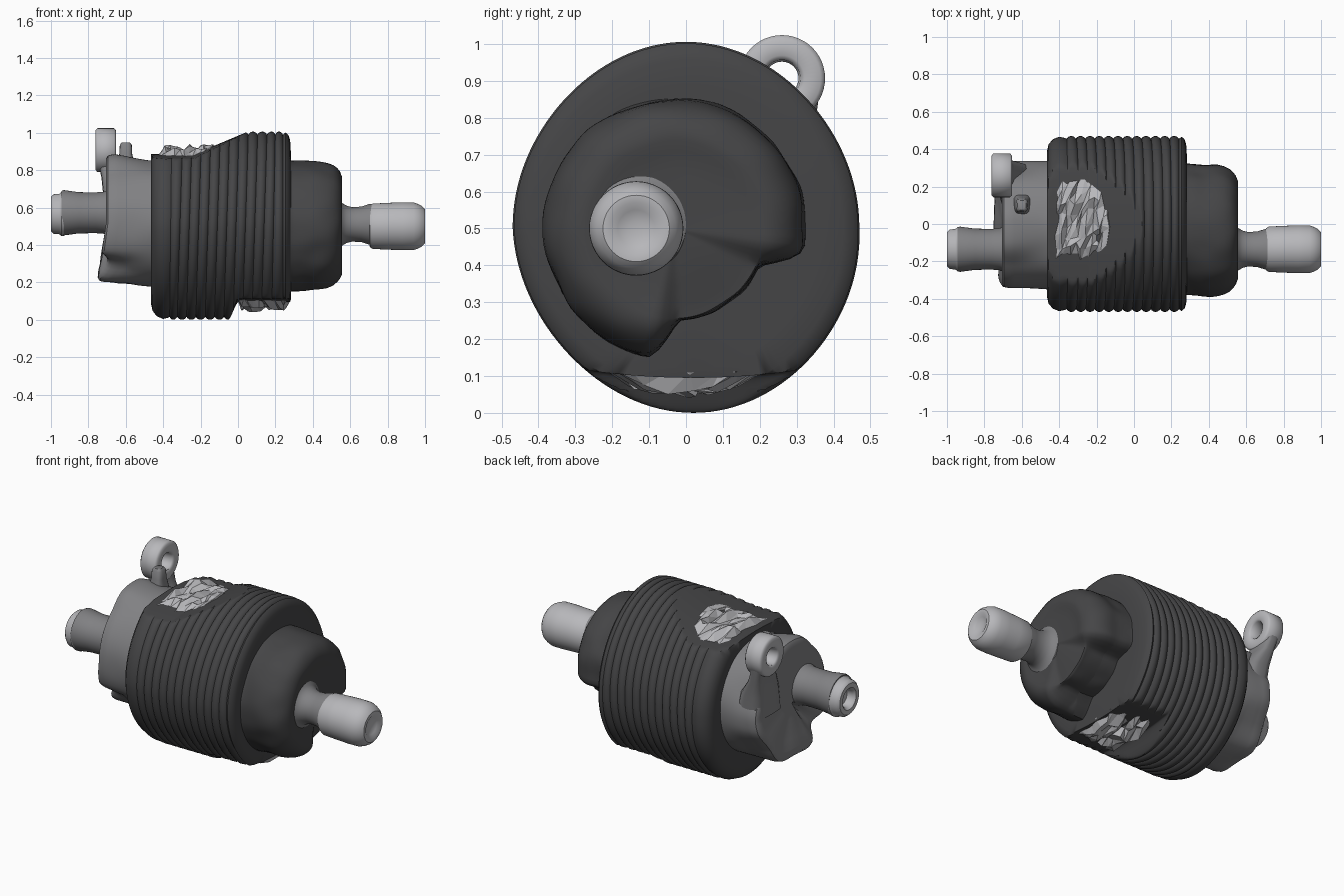
import bpy, bmesh, random
from math import sin, cos, pi, radians, degrees
from mathutils import Vector, noise

if "Cube" in bpy.data.objects:
    bpy.data.objects.remove(bpy.data.objects["Cube"])

random.seed(4)


def material(name, v):
    m = bpy.data.materials.new(name)
    m.diffuse_color = (v, v, v * 1.04, 1)
    m.use_nodes = True
    m.node_tree.nodes["Principled BSDF"].inputs["Base Color"].default_value = m.diffuse_color
    return m


DARK = material("dark_casing", 0.06)
MID = material("worn_metal", 0.22)
LIGHT = material("bare_metal", 0.48)


def finish(name, bm, mat, angle=40, smooth=True):
    bmesh.ops.recalc_face_normals(bm, faces=bm.faces)
    me = bpy.data.meshes.new(name)
    bm.to_mesh(me)
    bm.free()
    ob = bpy.data.objects.new(name, me)
    bpy.context.collection.objects.link(ob)
    me.materials.append(mat)
    if smooth:
        bpy.ops.object.select_all(action='DESELECT')
        ob.select_set(True)
        bpy.context.view_layer.objects.active = ob
        bpy.ops.object.shade_smooth_by_angle(angle=radians(angle))
    return ob


def turned(name, profile, cy, cz, mat, shape=None, n=96, angle=40):
    """Surface turned about x from (x, r) points; shape() may deform each point."""
    bm = bmesh.new()
    rings = []
    for x, r in profile:
        ring = []
        for i in range(n):
            a = 2 * pi * i / n
            p = Vector((x, cy + r * cos(a), cz + r * sin(a)))
            ring.append(bm.verts.new(shape(p, r, a) if shape else p))
        rings.append(ring)
    for A, B in zip(rings, rings[1:]):
        for i in range(n):
            j = (i + 1) % n
            bm.faces.new((A[i], A[j], B[j], B[i]))
    if profile[0] != profile[-1]:
        bm.faces.new(rings[0])
        bm.faces.new(rings[-1])
    else:
        bmesh.ops.remove_doubles(bm, verts=bm.verts, dist=1e-5)
    return finish(name, bm, mat, angle)


def bump(v, lo, hi, w):
    """1 between lo and hi, easing to 0 over width w."""
    s = min(1, max(0, (v - lo) / w)) * min(1, max(0, (hi - v) / w))
    return s * s * (3 - 2 * s)


# Ribbed drum: collar, then a run of rounded ribs
prof = [(-0.46, 0.2), (-0.465, 0.34), (-0.465, 0.39), (-0.457, 0.425), (-0.435, 0.452),
        (-0.40, 0.466), (-0.37, 0.46)]
N = 156
for k in range(N + 1):
    x = -0.36 + 0.60 * k / N
    prof.append((x, 0.455 + 0.015 * abs(sin(pi * (x + 0.36) / 0.05)) ** 0.7))
prof += [(0.255, 0.466), (0.27, 0.452), (0.279, 0.425), (0.283, 0.36), (0.283, 0.2)]


def drum_shape(p, r, a):
    f = 1 + 0.07 * sin(a) ** 2 * (r > 0.3)
    z = 0.503 + (p.z - 0.503) * f
    # worn areas follow shallow arcs rather than flat cuts
    arc = 0.25 * p.y ** 2
    top = 0.885 - arc + max(0, min(0.18, (p.x + 0.25) * 0.42))
    low = (0.095 + arc) * bump(p.x, -0.04, 1, 0.06)
    y = p.y - 0.02 * sin(a) * (r > 0.3) * (sin(a) < 0)
    x = p.x + 0.015 * sin(a) * bump(p.x, -0.4, 0.25, 0.1)
    return Vector((x, y, max(low, min(top, z))))


turned("ribbed_drum", prof, 0.0, 0.503, DARK, drum_shape, 128)


# Right end housing with a hollow cut in its lower back quarter
def right_shape(p, r, a):
    d = degrees(a) - 360 if a > pi else degrees(a)
    c = bump(d, -103, -8, 18)
    deep = min(1, max(0, (r - 0.1) / 0.15))
    if r > 0.24:
        r = r * (1 - c) + (0.245 + 0.02 * (0.5 - p.x)) * c
    x = p.x - 0.05 * c * deep * (p.x > 0.4)
    k = 1 + 0.03 * noise.noise(p * 9) * (r > 0.2)
    return Vector((x, -0.03 + r * k * cos(a), 0.5 + r * k * sin(a)))


prof = [(0.26, 0.36)] + [(0.28 + 0.02 * i, 0.352) for i in range(8)]
prof += [(0.45, 0.349), (0.48, 0.342), (0.51, 0.328), (0.53, 0.31), (0.545, 0.29), (0.555, 0.265),
         (0.557, 0.24), (0.55, 0.21), (0.545, 0.15), (0.545, 0.02)]
turned("right_housing", prof, -0.03, 0.5, DARK, right_shape)


# Left end housing, slightly flared, with a lower lip and a front notch
def left_shape(p, r, a):
    d = degrees(a)
    k = 1 + 0.02 * noise.noise(p * 5)
    end = bump(p.x, -0.95, -0.45, 0.25)
    k += end * (0.08 * bump(d, 60, 130, 25) - 0.06 * bump(d, 0, 50, 25)
                - 0.10 * bump(d, 205, 245, 18) - 0.07 * bump(d, 300, 350, 22)
                - 0.08 * bump(d, 245, 300, 25))
    k -= 0.04 * (1 - end) * bump(d, 50, 140, 30)
    x = p.x
    if x < -0.6:
        x -= 0.045 * max(0, -sin(a)) * min(1, r / 0.3) - 0.04 * bump(d, 208, 245, 18)
    return Vector((x, -0.005 + r * k * cos(a), 0.52 + r * k * sin(a)))


prof = [(-0.44, 0.345)] + [(-0.46 - 0.02 * i, 0.342) for i in range(11)]
prof += [(-0.68, 0.338), (-0.695, 0.334), (-0.705, 0.318), (-0.705, 0.28), (-0.70, 0.22),
         (-0.70, 0.1), (-0.70, 0.02)]
turned("left_housing", prof, -0.005, 0.52, MID, left_shape)

# Output shafts with stepped necks; dished right end, hollow left end
turned("right_neck", [(0.5, 0.15), (0.545, 0.135), (0.555, 0.115), (0.58, 0.10), (0.61, 0.092),
                      (0.66, 0.095), (0.70, 0.108), (0.75, 0.108)], -0.135, 0.51, MID, None, 48)
turned("right_shaft", [(0.70, 0.08), (0.705, 0.112), (0.72, 0.121), (0.80, 0.125), (0.88, 0.128),
                       (0.94, 0.127), (0.965, 0.118), (0.985, 0.107), (1.0, 0.09), (1.0, 0.07),
                       (0.988, 0.05), (0.98, 0.02)], -0.135, 0.5, LIGHT, None, 48)
turned("left_shaft", [(-0.66, 0.13), (-0.70, 0.12), (-0.72, 0.112), (-0.76, 0.109), (-0.85, 0.11),
                      (-0.93, 0.121), (-0.945, 0.117)], -0.135, 0.572, MID, None, 48)
turned("left_shaft_tip", [(-0.93, 0.117), (-0.945, 0.117), (-0.955, 0.108), (-0.985, 0.106),
                          (-1.0, 0.092), (-1.0, 0.065), (-0.985, 0.052), (-0.95, 0.048),
                          (-0.945, 0.01)], -0.135, 0.565, LIGHT, None, 48)

# Lifting eye: flat-sided ring on a flared post
turned("lifting_eye", [(-0.755, 0.05), (-0.762, 0.062), (-0.762, 0.105), (-0.752, 0.117), (-0.662, 0.117),
                       (-0.652, 0.105), (-0.652, 0.062), (-0.66, 0.05), (-0.71, 0.045),
                       (-0.755, 0.05)], 0.26, 0.907, LIGHT, None, 48, 60)


def post(name, sections, mat):
    """Rounded-box loft from (centre, half x, half y) sections."""
    bm = bmesh.new()
    n, rings = 20, []
    for c, hx, hy in sections:
        ring = []
        for i in range(n):
            a = 2 * pi * i / n
            u, v = cos(a), sin(a)
            s = (u ** 4 + v ** 4) ** -0.25
            ring.append(bm.verts.new(Vector(c) + Vector((hx * u * s, hy * v * s, 0))))
        rings.append(ring)
    for A, B in zip(rings, rings[1:]):
        for i in range(n):
            bm.faces.new((A[i], A[(i + 1) % n], B[(i + 1) % n], B[i]))
    bm.faces.new(rings[0])
    bm.faces.new(rings[-1])
    finish(name, bm, mat, 50)


post("eye_post", [((-0.62, 0.19, 0.52), 0.09, 0.13), ((-0.645, 0.215, 0.66), 0.075, 0.115),
                  ((-0.685, 0.25, 0.76), 0.045, 0.095), ((-0.703, 0.27, 0.82), 0.04, 0.085),
                  ((-0.707, 0.275, 0.855), 0.05, 0.085)], MID)
post("top_lug", [((-0.60, 0.1, 0.80), 0.05, 0.06), ((-0.60, 0.1, 0.89), 0.034, 0.04),
                 ((-0.60, 0.1, 0.935), 0.032, 0.035), ((-0.60, 0.1, 0.948), 0.022, 0.025)], MID)


# Torn, flaking metal where the ribs are worn away
def flakes(name, x0, x1, y0, y1, base, rise, nx, ny):
    bm = bmesh.new()
    sign = 1 if rise > 0 else -1
    g = []
    for i in range(nx + 1):
        row = []
        for j in range(ny + 1):
            edge = i in (0, nx) or j in (0, ny)
            x = x0 + (x1 - x0) * (i + random.uniform(-0.4, 0.4)) / nx
            y = y0 + (y1 - y0) * (j + random.uniform(-0.4, 0.4)) / ny
            h = -0.01 * sign if edge else rise * random.uniform(0.05, 1)
            h *= 1 - 0.6 * (2 * j / ny - 1) ** 2
            z = base - sign * 0.25 * y * y + h
            row.append(bm.verts.new((x, y, z)))
        g.append(row)
    for i in range(nx):
        for j in range(ny):
            q = g[i][j], g[i + 1][j], g[i + 1][j + 1], g[i][j + 1]
            bm.faces.new((q[0], q[1], q[2]))
            bm.faces.new((q[0], q[2], q[3]))
    finish(name, bm, LIGHT, smooth=False)


flakes("top_flakes", -0.42, -0.11, -0.18, 0.24, 0.885, 0.06, 11, 7)
flakes("bottom_flakes", 0.0, 0.275, -0.2, 0.2, 0.1, -0.06, 10, 6)
